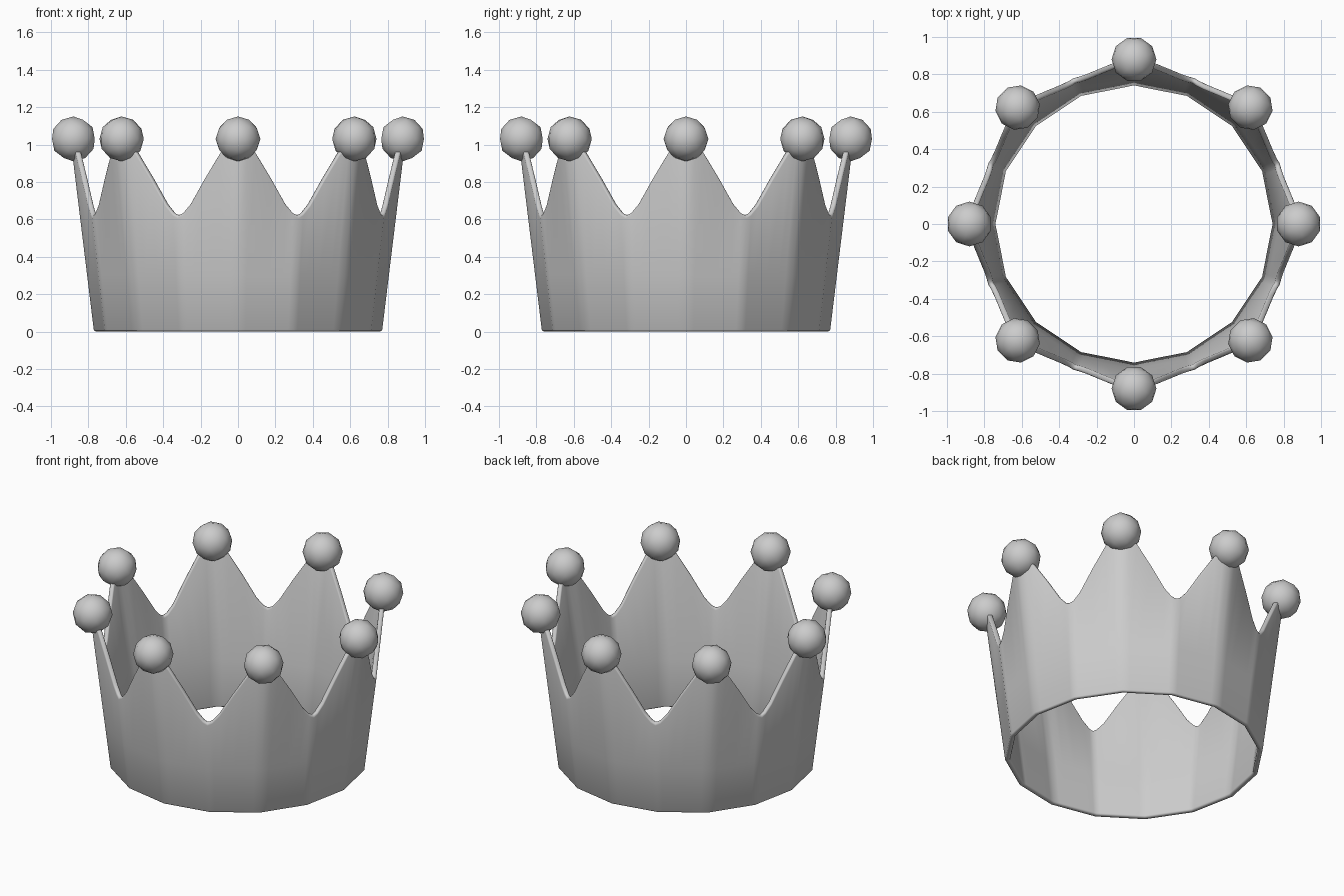
import bpy, bmesh, math
from mathutils import Vector

if "Cube" in bpy.data.objects:
    bpy.data.objects.remove(bpy.data.objects["Cube"])

POINTS = 8
# Rim profile from peak (0) to valley (1): fraction along facet, height
RIM = [(0, 1.02), (0.14, 1.0), (0.28, 0.955), (0.53, 0.82),
       (0.78, 0.68), (0.91, 0.632), (1, 0.618)]


def link(name, bm):
    me = bpy.data.meshes.new(name)
    bm.to_mesh(me)
    bm.free()
    ob = bpy.data.objects.new(name, me)
    bpy.context.collection.objects.link(ob)
    bpy.context.view_layer.objects.active = ob
    ob.select_set(True)
    return ob


def wall_point(a0, a1, f, z):
    """Point on a flat facet between two corner angles of the flared wall."""
    r = 0.77 + 0.122 * z
    p = Vector((math.cos(a0), math.sin(a0), 0)) * r
    q = Vector((math.cos(a1), math.sin(a1), 0)) * r
    v = p.lerp(q, f)
    v.z = z
    return v


# Zigzag band: 16 flared facets, alternating peaks and valleys
bm = bmesh.new()
columns = []
half = math.pi / POINTS
for i in range(POINTS):
    peak = 2 * half * i
    steps = [(peak, peak + half, f, z) for f, z in RIM[:-1]]
    steps += [(peak + 2 * half, peak + half, f, z) for f, z in RIM[:0:-1]]
    for a0, a1, f, top in steps:
        columns.append([bm.verts.new(wall_point(a0, a1, f, z))
                        for z in (0, 0.3, top)])
for i, c in enumerate(columns):
    d = columns[(i + 1) % len(columns)]
    for k in range(2):
        bm.faces.new((c[k], d[k], d[k + 1], c[k + 1]))
band = link("crown_band", bm)
solid = band.modifiers.new("thickness", 'SOLIDIFY')
solid.thickness = 0.03
solid.offset = -1
bevel = band.modifiers.new("soft_rim", 'BEVEL')
bevel.width = 0.01
bevel.segments = 2
bevel.limit_method = 'ANGLE'
bevel.angle_limit = math.radians(50)
for p in band.data.polygons:
    p.use_smooth = True

# Balls on the peaks
for i in range(POINTS):
    a = 2 * half * i
    bm = bmesh.new()
    bmesh.ops.create_icosphere(bm, subdivisions=2, radius=0.12)
    ball = link(f"peak_ball_{i + 1}", bm)
    ball.location = (0.88 * math.cos(a), 0.88 * math.sin(a), 1.03)
    ball.rotation_euler.z = a
    for p in ball.data.polygons:
        p.use_smooth = True
